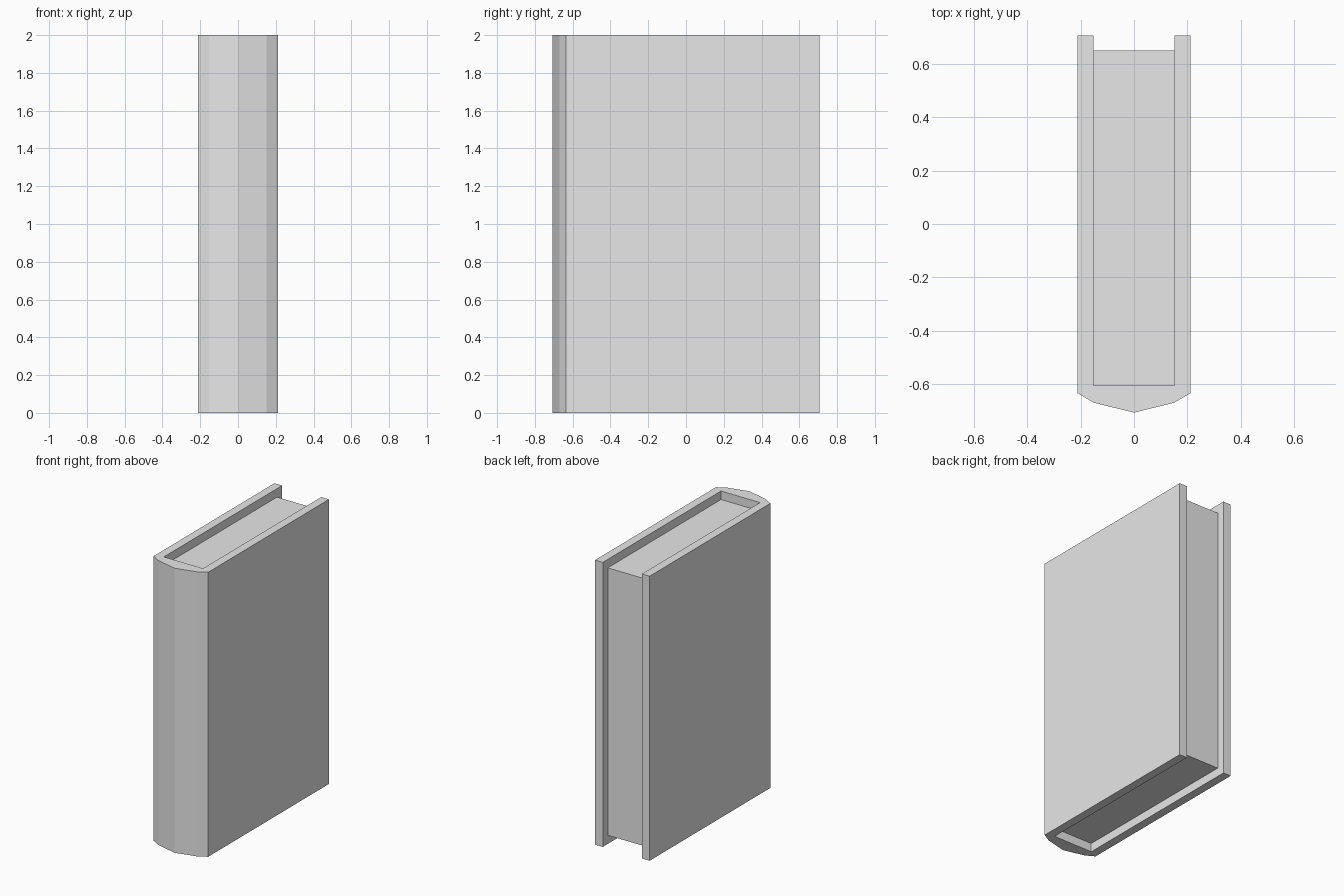
import bpy
import bmesh

default = bpy.data.objects.get("Cube")
if default:
    bpy.data.objects.remove(default, do_unlink=True)

HEIGHT = 2.0
HALF_W, INNER_W = 0.212, 0.152   # outer and inner half widths of the cover
BACK = 0.707                     # open edge of the boards
PAGE_FRONT, PAGE_BACK = -0.606, 0.651
INSET = 0.06                     # pages sit below the cover's top and bottom

grey = bpy.data.materials.new("light_grey")
grey.use_nodes = True
colour = (0.8, 0.8, 0.8, 1.0)
grey.diffuse_color = colour
grey.node_tree.nodes["Principled BSDF"].inputs["Base Color"].default_value = colour


def extrude_profile(name, outline, z0, z1):
    """Make a flat-shaded solid by raising an outline from z0 to z1."""
    bm = bmesh.new()
    base = bm.faces.new([bm.verts.new((x, y, z0)) for x, y in outline])
    raised = bmesh.ops.extrude_face_region(bm, geom=[base])["geom"]
    for v in raised:
        if isinstance(v, bmesh.types.BMVert):
            v.co.z = z1
    bmesh.ops.recalc_face_normals(bm, faces=bm.faces)
    mesh = bpy.data.meshes.new(name)
    bm.to_mesh(mesh)
    bm.free()
    mesh.materials.append(grey)
    obj = bpy.data.objects.new(name, mesh)
    bpy.context.collection.objects.link(obj)
    return obj


# Cover: two boards joined by a faceted spine, one U-shaped outline
half = [(INNER_W, PAGE_FRONT), (INNER_W, BACK), (HALF_W, BACK),
        (HALF_W, -0.634), (0.15, -0.67)]
mirrored = [(-x, y) for x, y in reversed(half)]
extrude_profile("book_cover", half + [(0, -BACK)] + mirrored, 0, HEIGHT)

# Page block, set in from the cover's top, bottom and open edge
pages = [(-INNER_W, PAGE_FRONT), (INNER_W, PAGE_FRONT),
         (INNER_W, PAGE_BACK), (-INNER_W, PAGE_BACK)]
extrude_profile("page_block", pages, INSET, HEIGHT - INSET)
